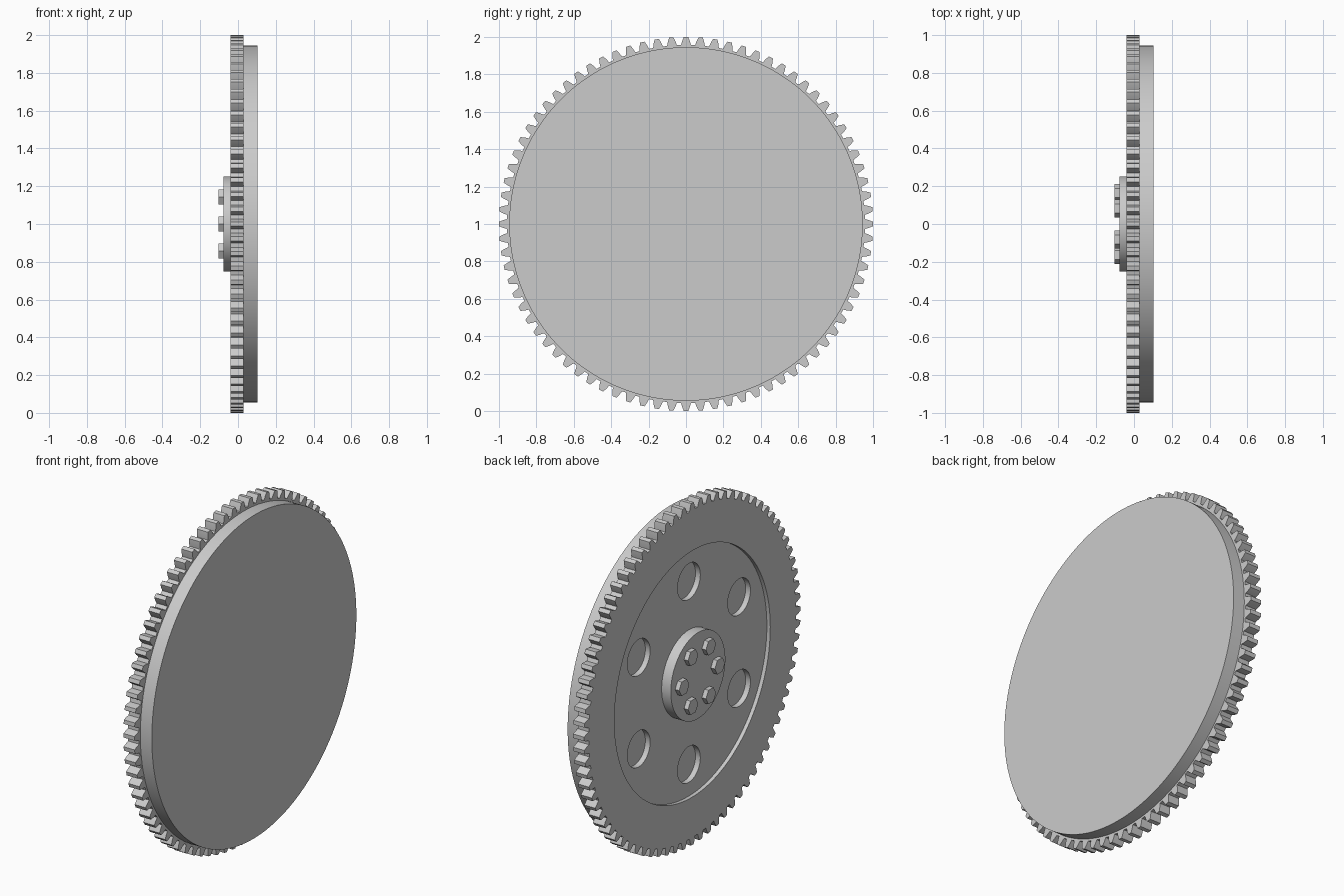
import bpy
import bmesh
from math import sin, cos, pi, radians

if "Cube" in bpy.data.objects:
    bpy.data.objects.remove(bpy.data.objects["Cube"], do_unlink=True)

TEETH = 80
CENTRE_Z = 1.0

steel = bpy.data.materials.new("plain_grey")
steel.use_nodes = True
grey = (0.6, 0.6, 0.6, 1)
steel.diffuse_color = grey
steel.node_tree.nodes["Principled BSDF"].inputs["Base Color"].default_value = grey


def circle(radius, sides, cy=0.0, cz=0.0):
    return [(cy + radius * cos(2 * pi * i / sides),
             cz + radius * sin(2 * pi * i / sides)) for i in range(sides)]


def prism(name, outline, x0, x1):
    """Extrude a closed (y, z) outline from x0 to x1."""
    bm = bmesh.new()
    face = bm.faces.new([bm.verts.new((x0, y, z + CENTRE_Z)) for y, z in outline])
    top = bmesh.ops.extrude_face_region(bm, geom=[face])
    verts = [g for g in top["geom"] if isinstance(g, bmesh.types.BMVert)]
    bmesh.ops.translate(bm, verts=verts, vec=(x1 - x0, 0, 0))
    bmesh.ops.recalc_face_normals(bm, faces=bm.faces)
    mesh = bpy.data.meshes.new(name)
    bm.to_mesh(mesh)
    bm.free()
    mesh.materials.append(steel)
    obj = bpy.data.objects.new(name, mesh)
    bpy.context.collection.objects.link(obj)
    return obj


def activate(obj):
    bpy.ops.object.select_all(action="DESELECT")
    obj.select_set(True)
    bpy.context.view_layer.objects.active = obj


def cut(target, cutter):
    cutter.hide_render = True
    mod = target.modifiers.new("cut", "BOOLEAN")
    mod.operation = "DIFFERENCE"
    mod.solver = "EXACT"
    mod.object = cutter
    activate(target)
    bpy.ops.object.modifier_apply(modifier=mod.name)
    bpy.data.objects.remove(cutter, do_unlink=True)


def smooth(obj):
    activate(obj)
    bpy.ops.object.shade_smooth_by_angle(angle=radians(25))


# Toothed wheel: each tooth narrows from root to tip
tooth = [(-0.35, 0.957), (-0.26, 0.98), (-0.15, 1.0),
         (0.15, 1.0), (0.26, 0.98), (0.35, 0.957)]
outline = []
for i in range(TEETH):
    for offset, r in tooth:
        a = 2 * pi * (i + offset) / TEETH
        outline.append((r * cos(a), r * sin(a)))
wheel = prism("toothed_wheel", outline, -0.041, 0.03)

# Shallow round recess and six lightening holes in the wheel face
cut(wheel, prism("recess_cutter", circle(0.72, 128), -0.1, -0.019))
for i in range(6):
    a = radians(30 + 60 * i)
    hole = circle(0.105, 48, 0.535 * cos(a), 0.535 * sin(a))
    cut(wheel, prism("hole_cutter", hole, -0.1, 0.012))
smooth(wheel)

# Solid backing disc
smooth(prism("backing_disc", circle(0.945, 160), 0.03, 0.104))

# Raised hub with six hexagonal bolt heads
smooth(prism("hub", circle(0.252, 96), -0.019, -0.078))
for i in range(6):
    a = radians(60 * i)
    head = circle(0.047, 6, 0.165 * cos(a), 0.165 * sin(a))
    prism(f"bolt_head_{i + 1}", head, -0.078, -0.104)
